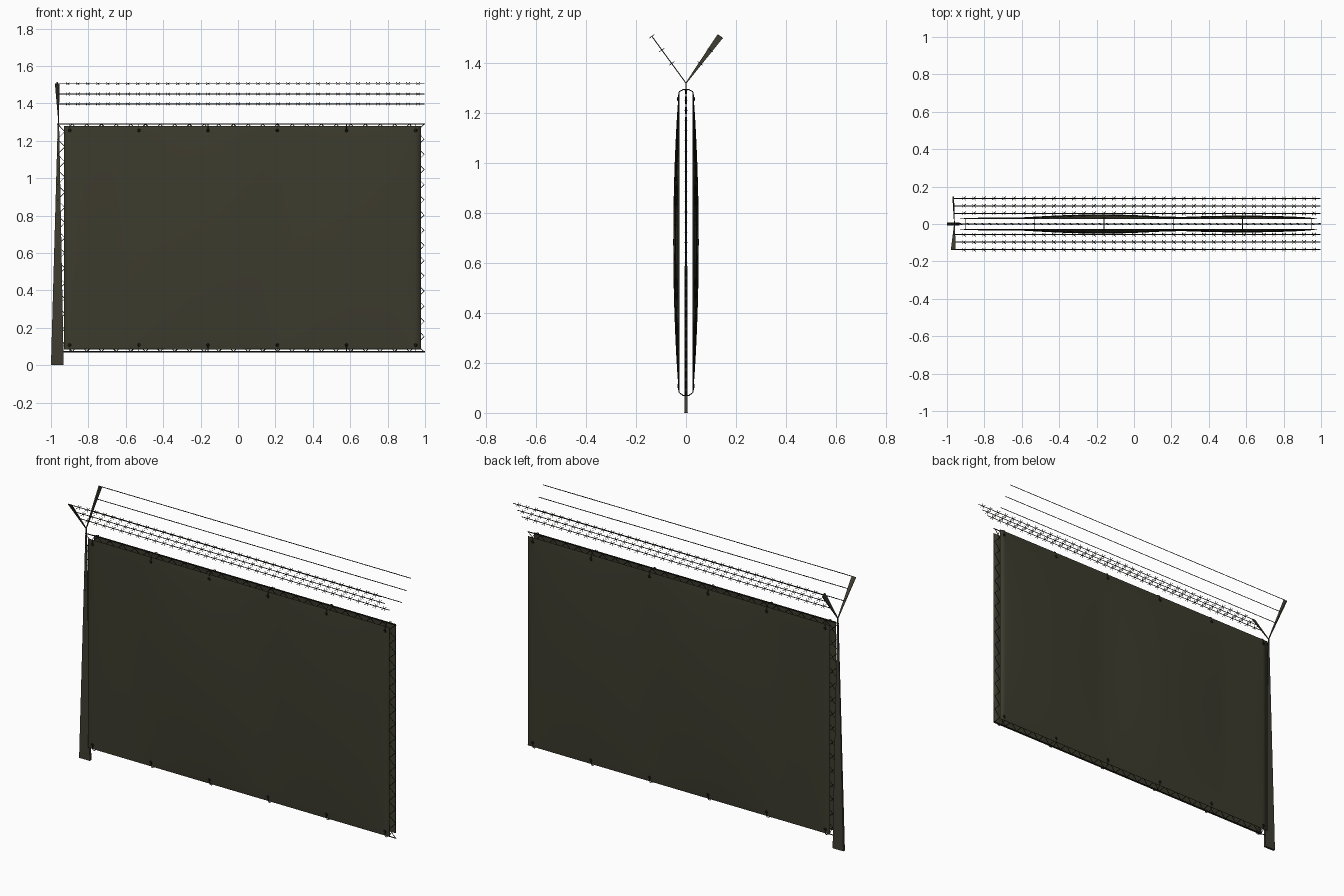
import bpy, bmesh, math
from mathutils import Vector

if "Cube" in bpy.data.objects:
    bpy.data.objects.remove(bpy.data.objects["Cube"])


def material(name, rgb):
    m = bpy.data.materials.new(name)
    m.diffuse_color = (*rgb, 1)
    m.use_nodes = True
    m.node_tree.nodes["Principled BSDF"].inputs["Base Color"].default_value = m.diffuse_color
    return m


OLIVE = material("olive canvas", (0.046, 0.044, 0.027))
POST = material("painted post", (0.050, 0.047, 0.031))
WIRE = material("dark wire", (0.012, 0.012, 0.009))

X0, X1 = -0.965, 0.995       # mesh extent
Z0, Z1 = 0.072, 1.29
TX0, TX1, TZ0, TZ1 = -0.93, 0.978, 0.085, 1.28   # tarp extent
TIES = [-0.9 + 0.37 * i for i in range(6)]


def wires(name, paths, radius, cyclic=False):
    """Square-section wires along polylines."""
    cu = bpy.data.curves.new(name, 'CURVE')
    cu.dimensions = '3D'
    cu.bevel_depth = radius
    cu.bevel_resolution = 0
    cu.use_fill_caps = True
    for pts in paths:
        sp = cu.splines.new('POLY')
        sp.points.add(len(pts) - 1)
        for p, co in zip(sp.points, pts):
            p.co = (*co, 1)
        sp.use_cyclic_u = cyclic
    cu.materials.append(WIRE)
    ob = bpy.data.objects.new(name, cu)
    bpy.context.collection.objects.link(ob)
    return ob


def mesh_object(name, bm, mat):
    bmesh.ops.recalc_face_normals(bm, faces=bm.faces)
    me = bpy.data.meshes.new(name)
    bm.to_mesh(me)
    bm.free()
    me.materials.append(mat)
    ob = bpy.data.objects.new(name, me)
    bpy.context.collection.objects.link(ob)
    return ob


def tapered_bar(name, a, b, size_a, size_b, u, v):
    """Bar from a to b, rectangular ends sized along u and v."""
    bm = bmesh.new()
    rings = []
    for c, (su, sv) in ((a, size_a), (b, size_b)):
        rings.append([bm.verts.new(Vector(c) + Vector(u) * su * i / 2 + Vector(v) * sv * j / 2)
                      for i, j in ((-1, -1), (1, -1), (1, 1), (-1, 1))])
    for i in range(4):
        j = (i + 1) % 4
        bm.faces.new((rings[0][i], rings[0][j], rings[1][j], rings[1][i]))
    bm.faces.new(rings[0])
    bm.faces.new(rings[1])
    return mesh_object(name, bm, POST)


def bulge(x, z):
    """Distance of the tarp from the fence plane."""
    def lump(a, b):
        t = (x - a) / (b - a)
        return math.sin(math.pi * t) if 0 < t < 1 else 0
    s = (z - TZ0) / (TZ1 - TZ0)
    edge = min(x - TX0, TX1 - x)
    soft = 1 - math.exp(-max(edge, 0) / 0.04)
    rise = max(math.sin(math.pi * s), 0) ** 0.75
    return 0.027 + rise * (0.006 * soft + 0.017 * lump(-0.62, 0.26) + 0.011 * lump(0.16, 1.0))


# Tarps on both sides
for side, label in ((-1, "front"), (1, "back")):
    bm = bmesh.new()
    nx, nz = 56, 40
    grid = []
    for i in range(nx + 1):
        x = TX0 + (TX1 - TX0) * i / nx
        col = []
        for k in range(nz + 1):
            z = TZ0 + (TZ1 - TZ0) * (0.5 - 0.5 * math.cos(math.pi * k / nz))
            col.append(bm.verts.new((x, side * bulge(x, z), z)))
        grid.append(col)
    for i in range(nx):
        for k in range(nz):
            f = bm.faces.new((grid[i][k], grid[i + 1][k], grid[i + 1][k + 1], grid[i][k + 1]))
            f.smooth = True
    tarp = mesh_object(label + "_tarp", bm, OLIVE)
    mod = tarp.modifiers.new("thickness", 'SOLIDIFY')
    mod.thickness = 0.002
    mod.offset = 0

    # Eyelets along the top and bottom hems
    rings = []
    for x in TIES:
        for z in (1.255, 0.108):
            y = side * (bulge(x, z) + 0.002)
            rings.append([(x + 0.006 * math.cos(a), y, z + 0.006 * math.sin(a))
                          for a in (math.tau * n / 8 for n in range(8))])
    wires(label + "_eyelets", rings, 0.003, True)

# Chain-link mesh: interlocking vertical zigzag wires
COLS, ROWS = 50, 30
links = []
for c in range(COLS):
    pts = []
    for r in range(ROWS + 1):
        odd = (r + c) % 2
        pts.append((X0 + (X1 - X0) * (c + odd) / COLS, 0.003 if odd else -0.003,
                    Z0 + (Z1 - Z0) * r / ROWS))
    links.append(pts)
wires("chain_link_mesh", links, 0.0022)

# Tension wires along the top and bottom
wires("tension_wires", [[(X0, 0, z), (1.0, 0, z)] for z in (Z0, Z1)], 0.003)

# Tie cords looping over the tension wires from tarp to tarp
cords = []
for x in TIES:
    for z_eye, z_end in ((1.255, Z1 + 0.002), (0.108, Z0 - 0.002)):
        ye = bulge(x, z_eye) + 0.002
        zm = TZ1 + 0.004 if z_end > 1 else TZ0 - 0.004
        cords.append([(x, -ye, z_eye), (x, -0.027, zm), (x, -0.012, z_end),
                      (x, 0.012, z_end), (x, 0.027, zm), (x, ye, z_eye)])
wires("tie_cords", cords, 0.002)

# Tapered post
tapered_bar("post", (-0.966, 0, 0), (-0.96, 0, 1.32), (0.068, 0.014), (0.006, 0.005),
            (1, 0, 0), (0, 1, 0))

# Flared arms with three strands of barbed wire each
for side, label in ((-1, "front"), (1, "back")):
    direction = Vector((0, side * 0.135, 0.187)).normalized()
    across = Vector((0, direction.z, -direction.y))
    wide = (0.026, 0.004) if side < 0 else (0.008, 0.026)
    tapered_bar(label + "_arm", (-0.96, 0, 1.318), (-0.966, side * 0.137, 1.506),
                (0.004, 0.004), wide, (1, 0, 0), across)
    strands, barbs = [], []
    for y, z in ((0.057, 1.397), (0.097, 1.45), (0.137, 1.505)):
        strands.append([(-0.966, side * y, z), (0.998, side * y, z)])
        for n in range(36):
            p = Vector((-0.91 + 0.0535 * n, side * y, z))
            if p.x > 0.985:
                break
            for s in (-1, 1):
                d = Vector((0.010 * s, 0, 0)) + across * 0.012
                barbs.append([p - d, p + d])
    wires(label + "_strands", strands, 0.0022)
    wires(label + "_barbs", barbs, 0.0013)
